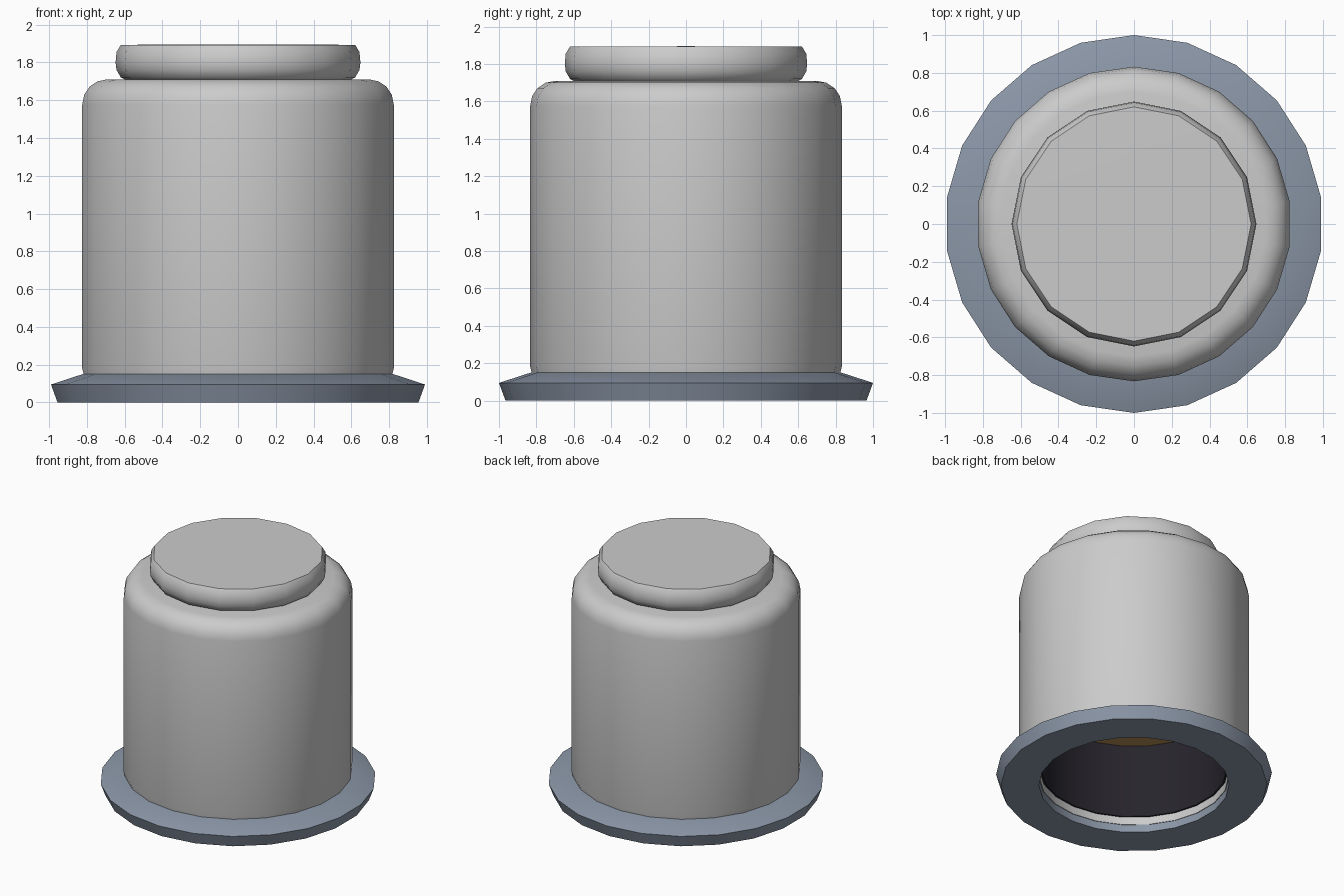
import bpy, bmesh, math

if "Cube" in bpy.data.objects:
    bpy.data.objects.remove(bpy.data.objects["Cube"])


def material(name, rgb):
    mat = bpy.data.materials.new(name)
    mat.diffuse_color = (*rgb, 1)
    mat.use_nodes = True
    mat.node_tree.nodes["Principled BSDF"].inputs["Base Color"].default_value = mat.diffuse_color
    return mat


def lathe(name, profile, sides, mat=None, closed=False):
    """Spin a (radius, z) profile about z, with a vertex on +y."""
    bm = bmesh.new()
    rings = []
    for r, z in profile:
        if r == 0:
            rings.append([bm.verts.new((0, 0, z))] * sides)
        else:
            rings.append([bm.verts.new((r * math.sin(2 * math.pi * i / sides),
                                        r * math.cos(2 * math.pi * i / sides), z))
                          for i in range(sides)])
    pairs = list(zip(rings, rings[1:]))
    if closed:
        pairs.append((rings[-1], rings[0]))
    for a, b in pairs:
        for i in range(sides):
            j = (i + 1) % sides
            quad = list(dict.fromkeys((a[i], a[j], b[j], b[i])))
            bm.faces.new(quad)
    bmesh.ops.recalc_face_normals(bm, faces=bm.faces)
    mesh = bpy.data.meshes.new(name)
    bm.to_mesh(mesh)
    bm.free()
    obj = bpy.data.objects.new(name, mesh)
    bpy.context.collection.objects.link(obj)
    if mat:
        mesh.materials.append(mat)
    bpy.ops.object.select_all(action='DESELECT')
    obj.select_set(True)
    bpy.context.view_layer.objects.active = obj
    bpy.ops.object.shade_smooth_by_angle(angle=math.radians(35))
    return obj


slate = material("slate", (0.26, 0.31, 0.39))
dark = material("dark_lining", (0.02, 0.018, 0.025))
amber = material("amber", (0.45, 0.27, 0.09))

# Base flange, an open ring
lathe("base_flange", [(0.69, 0), (0.965, 0), (1.0, 0.095), (0.83, 0.15), (0.69, 0.15),
                      (0.69, 0.05)], 22, slate, closed=True)

# Hollow body with rounded shoulder
shoulder = [(0.70 + 0.133 * math.cos(a), 1.577 + 0.133 * math.sin(a))
            for a in (math.radians(d) for d in (0, 22.5, 45, 67.5, 90))]
lathe("body", [(0, 0.73), (0.685, 0.73), (0.685, 0.06), (0.81, 0.06), (0.82, 0.13),
               (0.833, 0.18)] + shoulder + [(0, 1.71)], 22)

# Top cap, coarser with softened rims
lathe("top_cap", [(0, 1.70), (0.58, 1.70), (0.62, 1.72), (0.643, 1.76), (0.648, 1.80),
                  (0.643, 1.855), (0.62, 1.893), (0, 1.895)], 16)

# Dark lining and the disc at its inner end
lathe("inner_lining", [(0.683, 0.12), (0.67, 0.12), (0.67, 0.72), (0.683, 0.72)], 22, dark, closed=True)
lathe("inner_disc", [(0, 0.705), (0.665, 0.705), (0.665, 0.725), (0, 0.725)], 22, amber)
